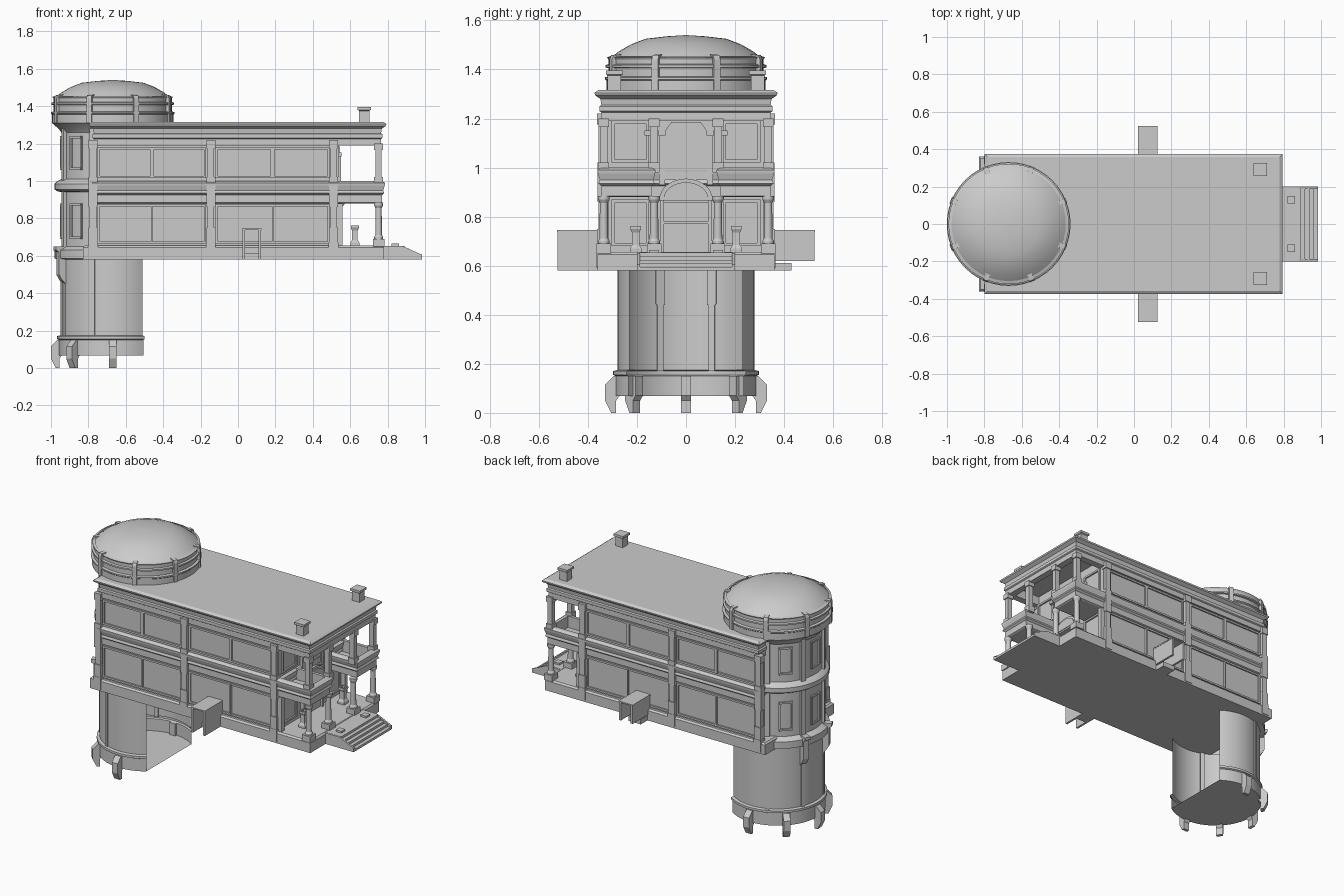
import bpy, bmesh
from math import sin, cos, pi, radians

CX = -0.67  # tower axis


def finish(name, bm, smooth=False):
    bmesh.ops.recalc_face_normals(bm, faces=bm.faces[:])
    me = bpy.data.meshes.new(name)
    bm.to_mesh(me)
    bm.free()
    ob = bpy.data.objects.new(name, me)
    bpy.context.collection.objects.link(ob)
    if smooth:
        bpy.ops.object.select_all(action='DESELECT')
        ob.select_set(True)
        bpy.context.view_layer.objects.active = ob
        bpy.ops.object.shade_smooth_by_angle(angle=radians(25))
    return ob


def loft(name, loops, smooth=False, cap=True, closed=True):
    bm = bmesh.new()
    rows = [[bm.verts.new(p) for p in lp] for lp in loops]
    n = len(rows[0])
    for a, b in zip(rows, rows[1:]):
        for i in range(n if closed else n - 1):
            j = (i + 1) % n
            bm.faces.new((a[i], a[j], b[j], b[i]))
    if cap:
        bm.faces.new(rows[0])
        bm.faces.new(rows[-1])
    return finish(name, bm, smooth)


def prism(name, pts, w0, w1, f):
    return loft(name, [[f(u, v, w) for u, v in pts] for w in (w0, w1)])


def box(name, x0, x1, y0, y1, z0, z1):
    return prism(name, [(x0, y0), (x1, y0), (x1, y1), (x0, y1)], z0, z1, lambda u, v, w: (u, v, w))


def stack(name, x0, x1, y0, y1, prof):
    """Moulding round a rectangle: prof lists (outward offset, z)."""
    return loft(name, [[(x0 - o, y0 - o, z), (x1 + o, y0 - o, z), (x1 + o, y1 + o, z), (x0 - o, y1 + o, z)]
                       for o, z in prof])


def lathe(name, prof, a0=0, a1=360, n=48, cap=False, cx=CX, cy=0):
    full = a1 - a0 == 360
    k = n if full else n + 1
    ang = [radians(a0 + (a1 - a0) * i / n) for i in range(k)]
    return loft(name, [[(cx + r * cos(a), cy + r * sin(a), z) for a in ang] for r, z in prof],
                True, cap, full)


def radial(name, pts, width, deg):
    """Extrude an (r, z) outline sideways at an angle round the tower."""
    c, s = cos(radians(deg)), sin(radians(deg))
    return prism(name, pts, -width / 2, width / 2, lambda r, z, w: (CX + r * c - w * s, r * s + w * c, z))


def rect(a, b, c, d):
    return [(a, c), (b, c), (b, d), (a, d)]


def side(u, v, w):   # outline in y-z, extruded along x
    return (w, u, v)


def front(u, v, w):  # outline in x-z, extruded along y
    return (u, w, v)


# Lower tower: open drum, cut flat on the +x side
lathe("lower_drum", [(.287, .07), (.287, .15), (.297, .155), (.297, .17), (.28, .175), (.28, .58)], 55, 305)
lathe("drum_floor", [(.287, .068), (.287, .07)], 55, 305, cap=True)
for d in (90, 135, 180, 225, 270):
    radial("drum_foot", [(.27, .15), (.295, .15), (.33, .115), (.33, .05), (.305, 0), (.285, 0), (.285, .05), (.27, .07)],
           .042, d)
for d in (112.5, 157.5, 202.5, 247.5):
    radial("drum_strip", rect(.27, .286, .17, .58), .026, d)
    radial("tower_strip", rect(.26, .29, .65, 1.28), .03, d)
for d in (157.5, 202.5):
    radial("drum_bracket", [(.27, .44), (.30, .47), (.318, .5), (.318, .62), (.335, .63), (.335, .65), (.27, .65)], .04, d)

# Upper tower with ring mouldings
lathe("upper_tower", [(.28, .58), (.31, .585), (.31, .63), (.275, .65), (.275, .94), (.295, .945), (.31, .955),
                      (.31, .985), (.295, 1.0), (.275, 1.01), (.275, 1.26), (.29, 1.28), (.325, 1.31)], 55, 305)
for d in (135, 180, 225):
    for z0, z1 in ((.69, .88), (1.06, 1.24)):
        for e in (-8, 8):
            radial("tower_window_frame", rect(.265, .283, z0, z1), .012, d + e)
        for z in (z0, z1 - .012):
            radial("tower_window_rail", rect(.265, .283, z, z + .012), .08, d)

# Dome drum and dome
lathe("dome_drum", [(.29, 1.30), (.325, 1.31), (.325, 1.355), (.331, 1.36), (.331, 1.368), (.316, 1.372), (.316, 1.405),
                    (.328, 1.408), (.328, 1.418), (.316, 1.422), (.316, 1.44), (.322, 1.45), (.305, 1.455)])
lathe("dome", [(.31, 1.445), (.275, 1.473), (.225, 1.502), (.165, 1.525), (.08, 1.535), (.004, 1.54)], cap=True)
for k in range(8):
    radial("dome_rib", [(.3, 1.31), (.332, 1.31), (.332, 1.44), (.325, 1.458), (.29, 1.462)], .028, 22.5 + 45 * k)

# Main block
stack("base", -.83, .78, -.36, .36, [(0, .58), (0, .645), (-.01, .655)])
box("main_walls", -.765, .53, -.335, .335, .65, 1.26)
stack("roof_cornice", -.77, .765, -.345, .345,
      [(-.045, 1.25), (-.045, 1.19), (0, 1.19), (0, 1.225), (.008, 1.23), (.008, 1.25), (0, 1.255), (.004, 1.28),
       (.026, 1.295), (.028, 1.305), (.012, 1.316)])
band = [(-.01, .88), (0, .885), (0, .925), (.012, .935), (.006, .95), (.014, .975), (.016, .99), (0, 1.0)]
stack("middle_band", -.765, .53, -.345, .345, band)

for s in (-1, 1):
    def ybox(name, x0, x1, ya, yb, z0, z1):
        return box(name, x0, x1, min(s * ya, s * yb), max(s * ya, s * yb), z0, z1)
    # Pilasters on the long walls
    for x in (-.775, -.145, .51):
        ybox("pilaster", x - .018, x + .018, .32, .356, .65, 1.21)
        ybox("pilaster_foot", x - .026, x + .026, .32, .364, .59, .67)
        ybox("pilaster_plinth", x - .024, x + .024, .32, .362, .67, .75)
        ybox("pilaster_neck", x - .024, x + .024, .32, .36, .86, 1.02)
        ybox("pilaster_head", x - .024, x + .024, .32, .362, 1.175, 1.22)
    # Window bays, two per wall on each floor
    for x0, x1 in ((-.75, -.17), (-.12, .49)):
        for z0, z1, w in ((.665, .875, .008), (1.015, 1.18, .02)):
            m = (x0 + x1) / 2
            ybox("window_mullion", m - w / 2, m + w / 2, .33, .346, z0, z1)
            for x in (x0, x1 - .012):
                ybox("window_jamb", x, x + .012, .33, .344, z0, z1)
            for z in (z0, z1 - .012):
                ybox("window_rail", x0, x1, .33, .344, z, z + .012)
    # Side entry hood with thin cheeks and a step
    low = .58 if s < 0 else .62
    for x in (.024, .11):
        ybox("hood_cheek", x, x + .014, .34, .523, low, .742)
    ybox("hood_roof", .022, .126, .34, .525, .738, .746)
    ybox("side_step", .03, .12, .35, .43, .58, .612)

    # Porch balcony with sunken floor
    ya, yb = sorted((s * .14, s * .345))
    stack("porch_balcony", .50, .77, ya, yb, band + [(-.02, 1.0), (-.02, .925)])
    # Porch columns, lower and upper floors
    for y in (.13, .335):
        cy = s * y
        box("column_base", .722, .782, cy - .03, cy + .03, .65, .69)
        lathe("lower_column", [(.024, .69), (.024, .70), (.018, .71), (.016, .855), (.024, .87), (.024, .885)],
              n=16, cap=True, cx=.752, cy=cy)
        box("upper_column", .735, .767, cy - .016, cy + .016, .98, 1.2)
        box("upper_column_foot", .728, .774, cy - .022, cy + .022, .98, 1.02)
        box("upper_column_head", .728, .774, cy - .022, cy + .022, 1.165, 1.2)
    box("rear_column", .53, .56, s * .33 - .015, s * .33 + .015, .655, .88)
    # Planter
    stack("planter", .625, .625, s * .205, s * .205,
          [(.024, .655), (.024, .67), (.015, .685), (.015, .735), (.022, .75), (.022, .762), (.014, .762), (.014, .74)])
    # End wall windows
    for z0, z1 in ((.68, .87), (1.02, 1.19)):
        for y in (.15, .29):
            ybox("end_window_jamb", .525, .54, y, y + .014, z0, z1)
        for z in (z0, z1 - .012):
            ybox("end_window_rail", .525, .54, .15, .304, z, z + .012)
    ybox("end_window_lintel", .525, .553, .11, .17, 1.13, 1.152)
    # Door jambs
    ybox("door_jamb", .525, .555, .09, .105, .655, .87)
    ybox("upper_door_jamb", .525, .55, .085, .11, .93, 1.13)
    # Roof chimneys
    stack("chimney", .675, .675, s * .292, s * .292,
          [(.027, 1.31), (.027, 1.375), (.035, 1.38), (.035, 1.395)])
    # Stair cheeks and low newel blocks
    prism("stair_cheek", [(.775, .58), (.985, .58), (.985, .605), (.88, .652), (.775, .652)], s * .188, s * .2, front)
    box("newel_block", .82, .86, s * .13 - .02, s * .13 + .02, .62, .665)

# Doors on the end wall
box("lower_door", .525, .54, -.09, .09, .655, .86)
box("door_transom", .53, .55, -.09, .09, .77, .78)
box("door_lintel", .525, .565, -.11, .11, .865, .88)
arc = [(cos(pi * i / 16), sin(pi * i / 16)) for i in range(17)]
prism("door_arch", [(.108 * c, .87 + .085 * k) for c, k in arc], .52, .562, side)
prism("door_arch_inset", [(.09 * c, .875 + .065 * k) for c, k in arc], .52, .57, side)
prism("upper_door", [(-.085, .95), (.085, .95), (.085, 1.15), (.06, 1.185), (-.06, 1.185), (-.085, 1.15)],
      .525, .545, side)

# Front stairs
for i in range(5):
    box("stair_tread", .775, .985 - .024 * i, -.19, .19, .58, .595 + .0145 * i)
